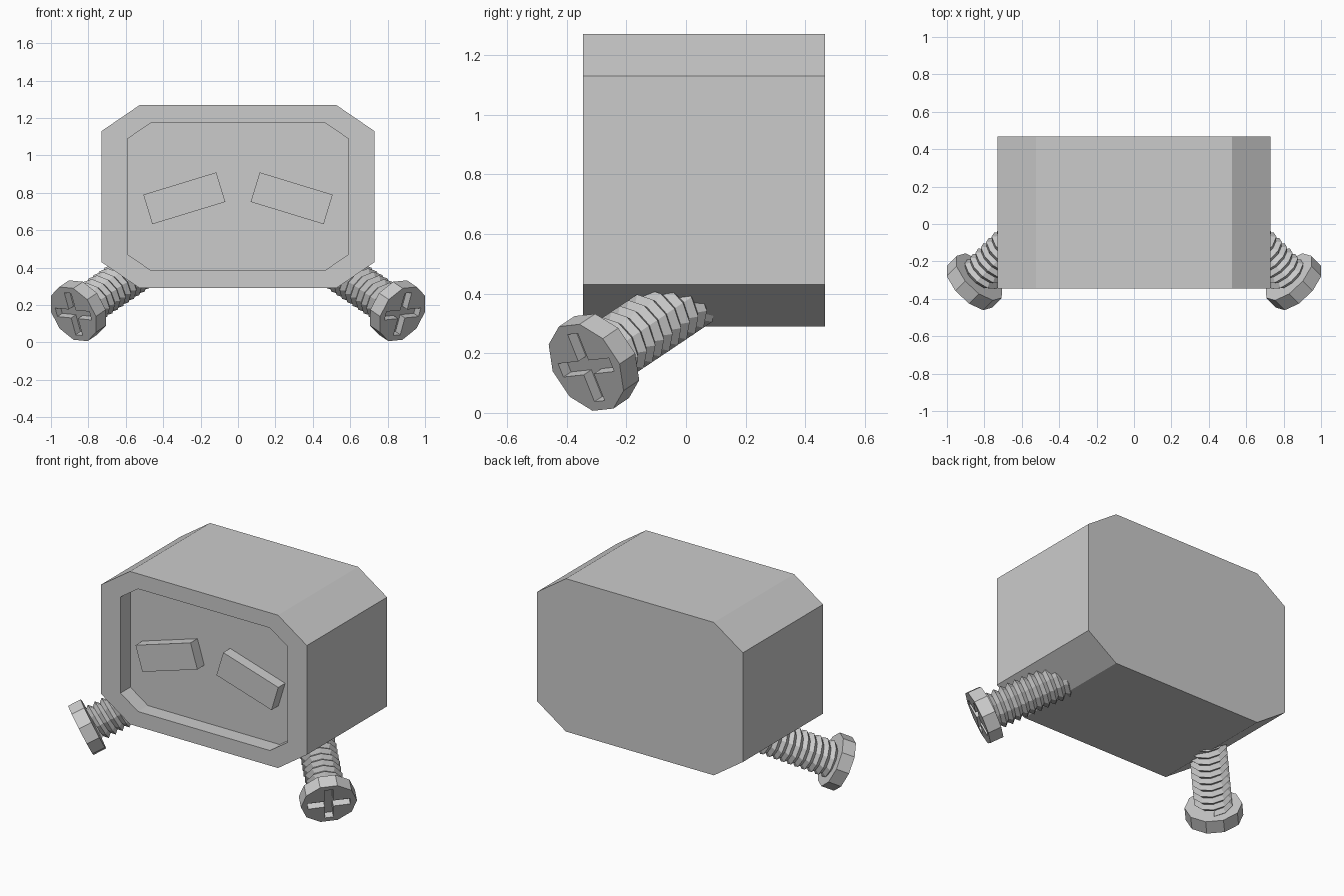
import bpy, bmesh, math
from mathutils import Vector, Matrix

if "Cube" in bpy.data.objects:
    bpy.data.objects.remove(bpy.data.objects["Cube"])

GREY = (0.6, 0.6, 0.6, 1)
grey = bpy.data.materials.new("plain grey")
grey.use_nodes = True
grey.diffuse_color = GREY
grey.node_tree.nodes["Principled BSDF"].inputs["Base Color"].default_value = GREY


def finish(bm, name):
    bmesh.ops.recalc_face_normals(bm, faces=bm.faces)
    mesh = bpy.data.meshes.new(name)
    bm.to_mesh(mesh)
    bm.free()
    mesh.materials.append(grey)
    obj = bpy.data.objects.new(name, mesh)
    bpy.context.collection.objects.link(obj)
    return obj


def octagon(bm, y, half_w, half_h, cut_x, cut_z, mid=0.78):
    """Ring of vertices for a rectangle with cut corners."""
    quarter = [(half_w, half_h - cut_z), (half_w - cut_x, half_h)]
    pts = quarter + [(-x, z) for x, z in quarter[::-1]]
    pts += [(-x, -z) for x, z in pts]
    return [bm.verts.new((x, y, mid + z)) for x, z in pts]


def bridge(bm, a, b):
    for i in range(len(a)):
        j = (i + 1) % len(a)
        bm.faces.new((a[i], a[j], b[j], b[i]))


# Body: cut-corner box with a recessed face panel
FRONT, BACK, PANEL = -0.345, 0.467, -0.245
bm = bmesh.new()
rings = [octagon(bm, BACK, 0.73, 0.49, 0.205, 0.14),
         octagon(bm, FRONT, 0.73, 0.49, 0.205, 0.14),
         octagon(bm, FRONT, 0.592, 0.393, 0.125, 0.085),
         octagon(bm, PANEL, 0.592, 0.393, 0.125, 0.085)]
for a, b in zip(rings, rings[1:]):
    bridge(bm, a, b)
bm.faces.new(rings[0])
bm.faces.new(rings[-1])
finish(bm, "body")

# Eyes: slanted blocks standing on the panel
for side, label in ((1, "left"), (-1, "right")):
    bm = bmesh.new()
    bmesh.ops.create_cube(bm, size=1, matrix=(
        Matrix.Translation((side * 0.287, PANEL - 0.03, 0.771))
        @ Matrix.Rotation(side * math.radians(17), 4, 'Y')
        @ Matrix.Diagonal((0.408, 0.08, 0.165, 1))))
    finish(bm, label + "_eye")

# Screw frame: local z points out through the head, origin on the head face
out = Vector((0.64, -0.64, -0.43)).normalized()
slot = Vector((-0.07, 0.1, -0.23))
slot = (slot - out * slot.dot(out)).normalized()
frame = Matrix((slot, out.cross(slot), out)).transposed().to_4x4()
frame.translation = (0.88, -0.335, 0.152)

SIDES, PITCH, TURNS = 10, 0.045, 12
HEAD_R, HEAD_T = 0.165, 0.082


def place(obj, side):
    """Move a local screw part to its corner, mirrored for the other side."""
    obj.data.transform(Matrix.Diagonal((side, 1, 1, 1)) @ frame)
    if side < 0:
        obj.data.flip_normals()


def screw_head(name):
    bm = bmesh.new()
    bmesh.ops.create_cone(bm, cap_ends=True, segments=SIDES, radius1=HEAD_R,
                          radius2=HEAD_R, depth=HEAD_T,
                          matrix=Matrix.Translation((0, 0, -HEAD_T / 2)))
    head = finish(bm, name)
    # Cross slot, cut one arm at a time
    for size in ((0.25, 0.05, 0.08, 1), (0.05, 0.25, 0.08, 1)):
        bm = bmesh.new()
        bmesh.ops.create_cube(bm, size=1, matrix=Matrix.Diagonal(size))
        cutter = finish(bm, "slot_cutter")
        cutter.hide_render = True
        mod = head.modifiers.new("slot", 'BOOLEAN')
        mod.operation, mod.object, mod.solver = 'DIFFERENCE', cutter, 'EXACT'
        bpy.context.view_layer.objects.active = head
        bpy.ops.object.modifier_apply(modifier=mod.name)
        bpy.data.objects.remove(cutter)
    return head


def screw_shaft(name):
    """Helical thread: root and crest rows wound around the axis."""
    bm = bmesh.new()
    root, crest = [], []
    for i in range(SIDES * TURNS + 1):
        ang = math.tau * i / SIDES
        z = -HEAD_T + 0.02 - PITCH * i / SIDES
        for row, r, dz in ((root, 0.092, 0), (crest, 0.114, PITCH / 2)):
            row.append(bm.verts.new((r * math.cos(ang), r * math.sin(ang), z - dz)))
    for i in range(SIDES * TURNS):
        bm.faces.new((root[i], root[i + 1], crest[i + 1], crest[i]))
        if i + SIDES + 1 < len(root):
            bm.faces.new((crest[i], crest[i + 1], root[i + SIDES + 1], root[i + SIDES]))
    return finish(bm, name)


for side, label in ((1, "left"), (-1, "right")):
    place(screw_head(label + "_screw_head"), side)
    place(screw_shaft(label + "_screw_shaft"), side)
